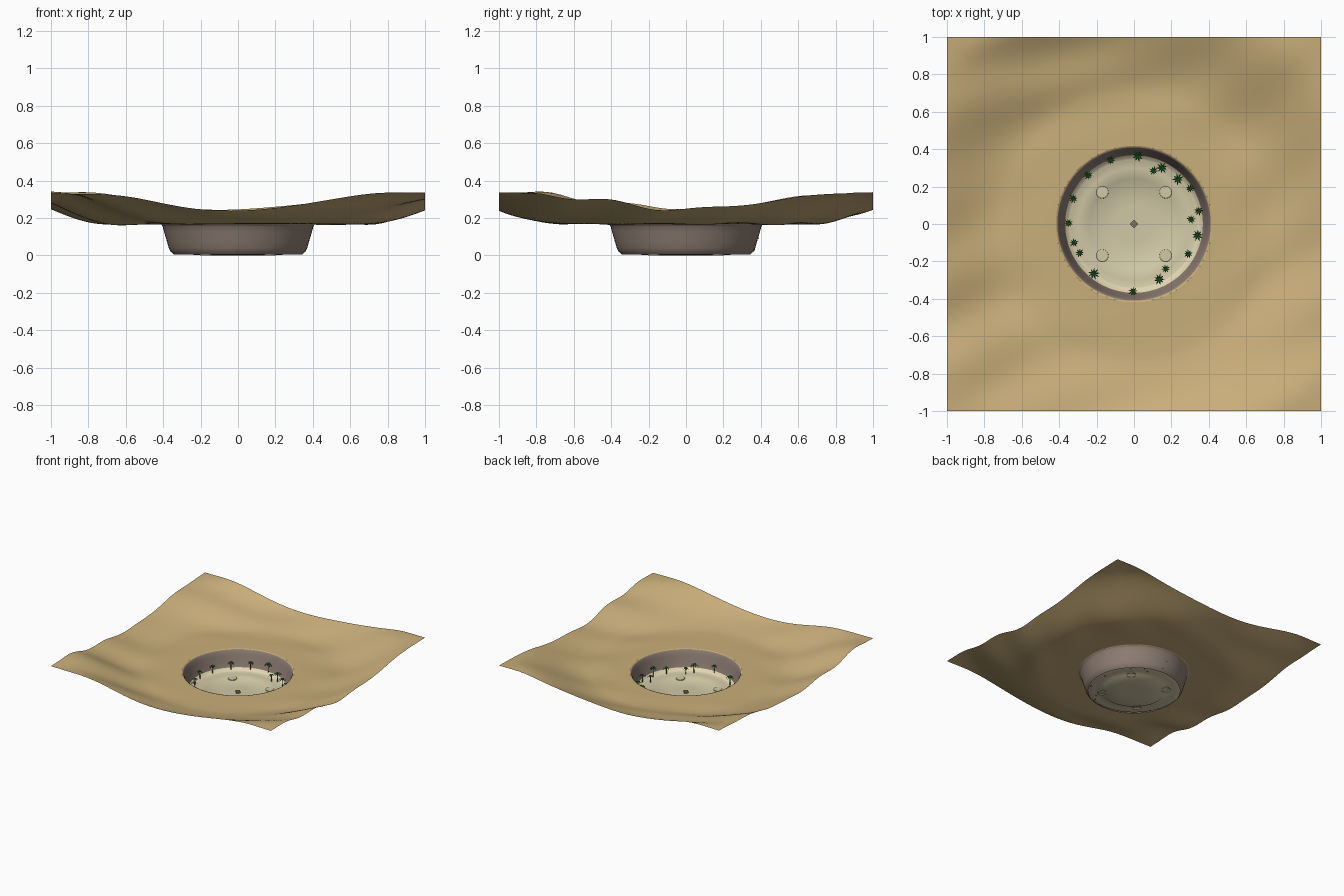
import bpy, bmesh, math, random
from math import sin, cos, pi, tau

if "Cube" in bpy.data.objects:
    bpy.data.objects.remove(bpy.data.objects["Cube"])
random.seed(4)


def lin(c):
    c /= 255
    return c / 12.92 if c <= 0.04045 else ((c + 0.055) / 1.055) ** 2.4


def mat(name, r, g, b):
    m = bpy.data.materials.new(name)
    m.diffuse_color = (lin(r), lin(g), lin(b), 1)
    m.use_nodes = True
    m.node_tree.nodes["Principled BSDF"].inputs["Base Color"].default_value = m.diffuse_color
    return m


SAND = mat("dune sand", 201, 174, 122)
ROCK = mat("crater rock", 142, 126, 115)
PALE = mat("pale beach", 224, 212, 176)
FLOOR = mat("dry floor", 209, 200, 166)
STONE = mat("grey stone", 125, 117, 103)
TRUNK = mat("palm trunk", 110, 78, 48)
LEAF = mat("palm leaf", 38, 118, 44)


def make(name, verts, faces, mats, idx=None, smooth=True):
    me = bpy.data.meshes.new(name)
    me.from_pydata(verts, [], faces)
    for m in mats:
        me.materials.append(m)
    for i, p in enumerate(me.polygons):
        p.use_smooth = smooth
        if idx:
            p.material_index = idx[i]
    ob = bpy.data.objects.new(name, me)
    bpy.context.collection.objects.link(ob)
    return ob


def step(a, b, x):
    t = min(1, max(0, (x - a) / (b - a)))
    return t * t * (3 - 2 * t)


def rings(rows, n):
    """Quads joining consecutive closed rings, running inwards, facing up."""
    return [(k * n + i, k * n + (i + 1) % n, (k + 1) * n + (i + 1) % n, (k + 1) * n + i)
            for k in range(rows - 1) for i in range(n)]


# Dune sheet: rings blended from the square border to the round crater rim
def height(x, y):
    r = math.hypot(x, y)
    u = 0.90 * x + 0.42 * y
    v = -0.42 * x + 0.90 * y
    w = sin(tau * v / 0.40 + 1.3 * sin(2.6 * u + 0.6) + 0.5)
    w += 0.6 * sin(tau * v / 0.63 + 2.4 * u + 1.0)
    w *= 0.65 + 0.35 * sin(4.3 * u + 2.0 * v)
    fade = step(0.43, 0.9, r) * (1 - 0.7 * step(1.15, 1.4, r))
    return 0.168 + 0.165 * step(0.7, 1.3, r) + 0.011 * fade * w


N, ROWS = 192, 44
RIM = 0.418
verts = []
for k in range(ROWS):
    f = 1 - k / (ROWS - 1)
    for i in range(N):
        a = tau * i / N
        R = 1 / max(abs(cos(a)), abs(sin(a)))
        r = RIM + (R - RIM) * f
        x, y = r * cos(a), r * sin(a)
        verts.append((x, y, height(x, y)))
make("dune_sheet", verts, rings(ROWS, N), [SAND])


def lathe(name, profile, mats, idx, n=96, cap=False):
    vs = [(r * cos(tau * i / n), r * sin(tau * i / n), z) for r, z in profile for i in range(n)]
    fs = rings(len(profile), n)
    ids = [idx[j // n] for j in range(len(fs))]
    if cap:
        fs.append(tuple(range((len(profile) - 1) * n, len(profile) * n)))
        ids.append(idx[-1])
    return make(name, vs, fs, mats, ids)


# Crater wall with a rounded lip
lathe("crater_wall", [(0.418, 0.168), (0.410, 0.165), (0.403, 0.155), (0.395, 0.125),
                      (0.380, 0.075), (0.370, 0.040), (0.360, 0.020), (0.345, 0.006)],
      [SAND, ROCK], [0, 1, 1, 1, 1, 1, 1])

# Crater floor: pale sloping beach, flat terrace and sunken middle
lathe("crater_floor", [(0.368, 0.036), (0.355, 0.022), (0.340, 0.014), (0.300, 0.011),
                       (0.245, 0.009), (0.237, 0.003), (0.10, 0.0)],
      [PALE, FLOOR], [0, 0, 1, 1, 1, 1, 1], cap=True)

# Four low round pads and the centre marker
for sx in (-1, 1):
    for sy in (-1, 1):
        n = 24
        vs = [(sx * 0.17 + r * cos(tau * i / n), sy * 0.17 + r * sin(tau * i / n), z)
              for r, z in ((0.034, 0.0), (0.033, 0.009), (0.028, 0.012)) for i in range(n)]
        make("floor_pad", vs, rings(3, n) + [tuple(range(2 * n, 3 * n))], [FLOOR], smooth=False)
q = [(0.022 * cos(pi / 2 * i), 0.022 * sin(pi / 2 * i), z) for z in (0.0, 0.012) for i in range(4)]
make("centre_marker", q, rings(2, 4) + [(4, 5, 6, 7)], [STONE], smooth=False)


# Palm trees: thin leaning trunk and a star of drooping fronds
def palm(x, y, s):
    z0 = 0.010 + 0.020 * step(0.33, 0.365, math.hypot(x, y))
    h = 0.062 * s
    rot = random.uniform(0, tau)
    vs, fs, ids = [], [], []
    n = 6
    for r, z in ((0.0025, z0 + h), (0.003, z0 + h * 0.5), (0.004, z0 - 0.004)):
        vs += [(x + r * cos(tau * i / n), y + r * sin(tau * i / n), z) for i in range(n)]
    fs += [f[::-1] for f in rings(3, n)]
    ids += [0] * len(fs)
    for j in range(9):
        a = rot + tau * j / 9
        L = 0.027 * s * random.uniform(0.9, 1.1)
        b = len(vs)
        for d, w, dz in ((0, 0.0015, 0.0), (0.5, 0.0042, 0.005), (1, 0.0006, -0.009)):
            for e in (-1, 0, 1):
                vs.append((x + d * L * cos(a) - e * w * s * sin(a),
                           y + d * L * sin(a) + e * w * s * cos(a),
                           z0 + h + (dz - 0.0015 * abs(e)) * s))
        for k in range(2):
            for e in range(2):
                p = b + k * 3 + e
                fs.append((p, p + 3, p + 4, p + 1))
                ids.append(1)
    make("palm_tree", vs, fs, [TRUNK, LEAF], ids, smooth=False)


spots = [(.02, .365), (-.125, .34), (-.245, .26), (-.325, .135), (-.35, .005), (-.32, -.10),
         (-.29, -.155), (-.215, -.265), (-.005, -.36), (.135, -.295), (.17, -.24), (.29, -.16),
         (.34, -.06), (.305, .025), (.345, .07), (.30, .19), (.235, .24), (.15, .30), (.105, .285)]
large = (0, 7, 9, 12, 16, 17)
for i, (px, py) in enumerate(spots):
    palm(px, py, 1.1 if i in large else 0.85)
